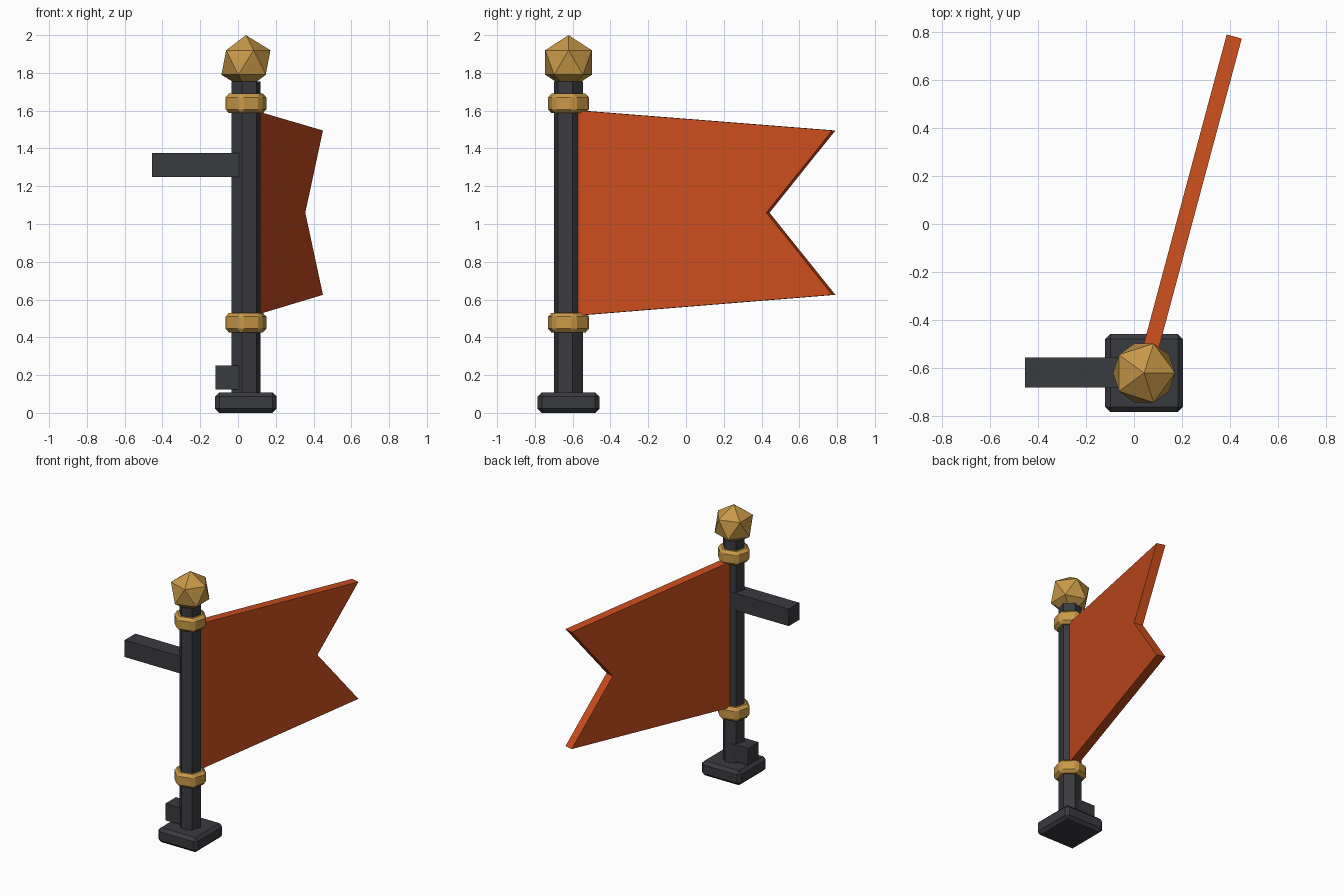
import bpy, bmesh
from math import radians, sin, cos
from mathutils import Matrix

if "Cube" in bpy.data.objects:
    bpy.data.objects.remove(bpy.data.objects["Cube"])

CX, CY = 0.042, -0.622      # pole axis
TURN = radians(-15)         # turn of pole and flag


def material(name, rgb):
    m = bpy.data.materials.new(name)
    m.diffuse_color = (*rgb, 1)
    m.use_nodes = True
    m.node_tree.nodes["Principled BSDF"].inputs["Base Color"].default_value = m.diffuse_color
    return m


iron = material("dark_iron", (0.042, 0.043, 0.05))
gold = material("gold", (0.58, 0.32, 0.065))
cloth = material("orange_cloth", (0.6, 0.075, 0.013))


def finish(bm, name, mat, bevel=0):
    if bevel:
        bmesh.ops.bevel(bm, geom=bm.edges[:], offset=bevel, segments=1,
                        affect='EDGES', profile=0.5)
    bmesh.ops.recalc_face_normals(bm, faces=bm.faces[:])
    me = bpy.data.meshes.new(name)
    bm.to_mesh(me)
    bm.free()
    me.materials.append(mat)
    ob = bpy.data.objects.new(name, me)
    bpy.context.collection.objects.link(ob)
    return ob


def box(name, lo, hi, mat, bevel=0):
    bm = bmesh.new()
    size = [b - a for a, b in zip(lo, hi)]
    mid = [(a + b) / 2 for a, b in zip(lo, hi)]
    bmesh.ops.create_cube(bm, size=1, matrix=Matrix.Translation(mid) @ Matrix.Diagonal((*size, 1)))
    return finish(bm, name, mat, bevel)


def hex_prism(name, r, z0, z1, mat, bevel=0):
    bm = bmesh.new()
    # corners at 15 degrees plus multiples of 60
    ring = [bm.verts.new((CX + r * cos(radians(15 + 60 * k)),
                          CY + r * sin(radians(15 + 60 * k)), z0)) for k in range(6)]
    face = bm.faces.new(ring)
    ext = bmesh.ops.extrude_face_region(bm, geom=[face], use_keep_orig=True)
    top = [v for v in ext["geom"] if isinstance(v, bmesh.types.BMVert)]
    bmesh.ops.translate(bm, verts=top, vec=(0, 0, z1 - z0))
    return finish(bm, name, mat, bevel)


# Foot and pole
box("base", (CX - 0.163, CY - 0.163, 0), (CX + 0.163, CY + 0.163, 0.108), iron, 0.022)
hex_prism("pole", 0.0785, 0.05, 1.755, iron)

# Side brackets
box("upper_bracket", (-0.455, -0.682, 1.25), (CX, -0.558, 1.377), iron)
box("lower_bracket", (-0.12, -0.682, 0.125), (CX, -0.558, 0.25), iron)

# Collars
for name, z in (("lower_collar", 0.426), ("upper_collar", 1.587)):
    hex_prism(name, 0.117, z, z + 0.103, gold, 0.02)

# Finial
bm = bmesh.new()
bmesh.ops.create_icosphere(bm, subdivisions=1, radius=0.145,
                           matrix=Matrix.Translation((CX, CY, 1.855)))
finish(bm, "finial", gold)

# Swallow-tailed flag: outline along the cloth, extruded to thickness
T = 0.065
outline = [(0.02, 0.513), (1.454, 0.625), (1.093, 1.06), (1.454, 1.495), (0.02, 1.604)]
bm = bmesh.new()
face = bm.faces.new([bm.verts.new((-T / 2, u, z)) for u, z in outline])
ext = bmesh.ops.extrude_face_region(bm, geom=[face], use_keep_orig=True)
bmesh.ops.translate(bm, vec=(T, 0, 0),
                    verts=[v for v in ext["geom"] if isinstance(v, bmesh.types.BMVert)])
bm.transform(Matrix.Translation((CX, CY, 0)) @ Matrix.Rotation(TURN, 4, 'Z'))
finish(bm, "flag", cloth)
